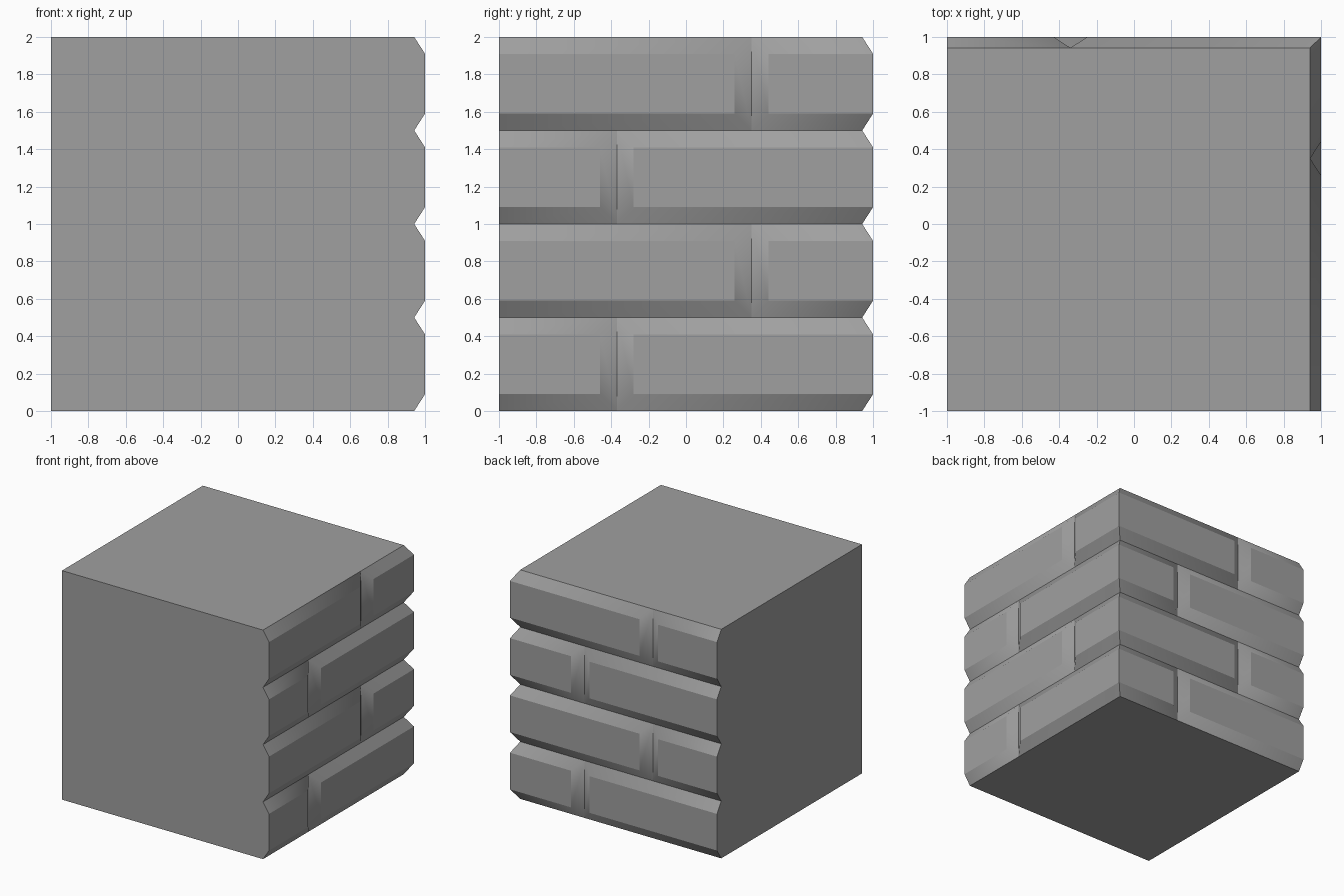
import bpy, bmesh
from mathutils import Vector

if "Cube" in bpy.data.objects:
    bpy.data.objects.remove(bpy.data.objects["Cube"])

DEEP, HALF, ROW = 0.942, 0.09, 0.5     # mortar plane, chamfer width, row height
RIGHT, BACK = Vector((1, 0, 0)), Vector((0, 1, 0))
bm = bmesh.new()


def add_face(points, out, smooth=False, verts=None):
    """Add a face wound so that it looks along 'out'."""
    vs = verts or [bm.verts.new(p) for p in points]
    f = bm.faces.new(vs)
    f.normal_update()
    if f.normal.dot(out) < 0:
        f.normal_flip()
    f.smooth = smooth


def brick(out, base, front, z0):
    """Raised brick: flat front framed by chamfers; base/front are (start, end) along the wall."""
    along = BACK if out == RIGHT else RIGHT

    def ring(span, depth, lo, hi):
        corners = ((span[0], lo), (span[1], lo), (span[1], hi), (span[0], hi))
        return [bm.verts.new(out * depth + along * u + Vector((0, 0, z))) for u, z in corners]

    b = ring(base, DEEP, z0, z0 + ROW)
    f = ring(front, 1, z0 + HALF, z0 + ROW - HALF)
    add_face(None, out, False, f)
    for i, j, needed in ((0, 1, True), (2, 3, True),
                         (1, 2, base[1] < DEEP), (3, 0, base[0] > -1)):
        if needed:
            add_face(None, out, True, (b[i], b[j], f[j], f[i]))


# staggered brick rows on the right and back faces
for row in range(4):
    even = row % 2 == 0
    for out, joint in ((RIGHT, -0.37 if even else 0.35), (BACK, 0.32 if even else -0.34)):
        brick(out, (-1, joint), (-1, joint - HALF), row * ROW)
        brick(out, (joint, DEEP), (joint + HALF, 1), row * ROW)

# chamfers blend into each other, all other edges stay crisp
for e in bm.edges:
    e.smooth = len(e.link_faces) == 2 and all(f.smooth for f in e.link_faces)

# plain front and left sides, following the brick profile
profile = []
for row in range(4):
    z = row * ROW
    profile += [(DEEP, z), (1, z + HALF), (1, z + ROW - HALF)]
profile += [(DEEP, 2), (-1, 2), (-1, 0)]
add_face([(d, -1, z) for d, z in profile], -BACK)
add_face([(-1, d, z) for d, z in profile], -RIGHT)

# plain top and bottom
for z, up in ((0, -1), (2, 1)):
    square = [(-1, -1, z), (DEEP, -1, z), (DEEP, DEEP, z), (-1, DEEP, z)]
    add_face(square, Vector((0, 0, up)))

# weld, keeping the outer edges crisp
bmesh.ops.remove_doubles(bm, verts=bm.verts, dist=0.0005)
for e in bm.edges:
    if len(e.link_faces) != 2 or not all(f.smooth for f in e.link_faces):
        e.smooth = False

mesh = bpy.data.meshes.new("brick_corner_block")
bm.to_mesh(mesh)
bm.free()
block = bpy.data.objects.new("brick_corner_block", mesh)
bpy.context.collection.objects.link(block)

# dark grey stone
stone = bpy.data.materials.new("stone")
stone.diffuse_color = (0.35, 0.35, 0.35, 1)
stone.use_nodes = True
stone.node_tree.nodes["Principled BSDF"].inputs["Base Color"].default_value = stone.diffuse_color
mesh.materials.append(stone)
